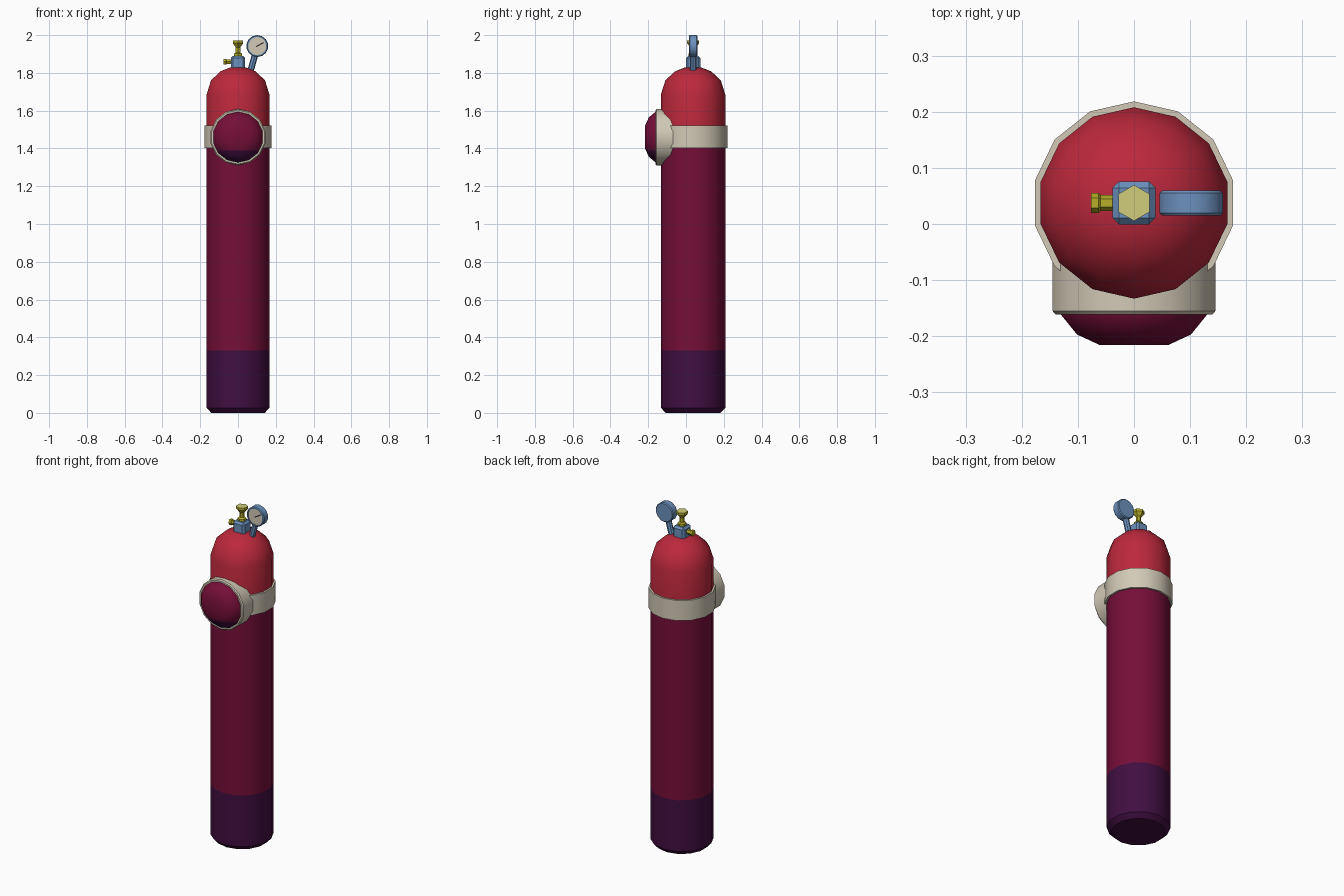
import bpy, bmesh, math
from mathutils import Matrix, Vector

if "Cube" in bpy.data.objects:
    bpy.data.objects.remove(bpy.data.objects["Cube"])


def material(name, rgb):
    lin = [(c / 255 / 12.92) if c < 10 else ((c / 255 + 0.055) / 1.055) ** 2.4 for c in rgb]
    m = bpy.data.materials.new(name)
    m.diffuse_color = (*lin, 1)
    m.use_nodes = True
    m.node_tree.nodes["Principled BSDF"].inputs["Base Color"].default_value = m.diffuse_color
    return m


RED = material("red", (188, 40, 60))
MAROON = material("maroon", (117, 14, 56))
PURPLE = material("dark purple", (64, 14, 64))
CREAM = material("cream", (210, 201, 182))
BLUE = material("steel blue", (108, 145, 190))
BRASS = material("brass", (182, 175, 40))
PALE = material("pale brass", (208, 206, 122))
DARK = material("needle dark", (40, 35, 40))
CY = 0.0375  # y of the cylinder axis


def finish(name, bm, mats, angle=35):
    bmesh.ops.recalc_face_normals(bm, faces=bm.faces)
    me = bpy.data.meshes.new(name)
    bm.to_mesh(me)
    bm.free()
    for m in mats:
        me.materials.append(m)
    ob = bpy.data.objects.new(name, me)
    bpy.context.collection.objects.link(ob)
    bpy.ops.object.select_all(action='DESELECT')
    ob.select_set(True)
    bpy.context.view_layer.objects.active = ob
    bpy.ops.object.shade_smooth_by_angle(angle=math.radians(angle))
    return ob


def lathe(profile, sides, matrix, closed=False):
    """Revolve (radius, height) points about local z; a vertex points to +y."""
    bm = bmesh.new()
    rings = []
    for r, h in profile:
        rings.append([bm.verts.new(matrix @ Vector((r * math.sin(a), r * math.cos(a), h)))
                      for a in (2 * math.pi * i / sides for i in range(sides))])
    n = len(rings)
    for k in range(n if closed else n - 1):
        a, b = rings[k], rings[(k + 1) % n]
        for i in range(sides):
            j = (i + 1) % sides
            bm.faces.new((a[i], a[j], b[j], b[i]))
    if not closed:
        bm.faces.new(rings[0])
        bm.faces.new(rings[-1])
    return bm


def paint(bm, rule):
    for f in bm.faces:
        f.material_index = rule(f.calc_center_median())


UP = Matrix.Translation((0, CY, 0))
FRONT = Matrix.Rotation(math.radians(90), 4, 'X')    # local z -> -y
LEFT = Matrix.Rotation(math.radians(-90), 4, 'Y')    # local z -> -x

# Gas cylinder with three colour zones
bm = lathe([(0.145, 0), (0.1705, 0.027), (0.1705, 0.33), (0.1705, 1.45), (0.1705, 1.685),
            (0.147, 1.76), (0.096, 1.808), (0.045, 1.828)], 14, UP)
paint(bm, lambda c: 0 if c.z < 0.33 else 1 if c.z < 1.45 else 2)
finish("gas_cylinder", bm, [PURPLE, MAROON, RED], 40)

# Strap around the cylinder
finish("strap", lathe([(0.168, 1.402), (0.181, 1.402), (0.181, 1.522), (0.168, 1.522)],
                      14, UP, True), [CREAM])

# Round lamp housing on the front
HUB = Matrix.Translation((0, 0, 1.46)) @ FRONT
finish("lamp_housing", lathe([(0.149, 0.05), (0.149, 0.155), (0.143, 0.161), (0.134, 0.161),
                              (0.132, 0.152)], 14, HUB), [CREAM])

# Domed lens, darker at its lower edge
bm = lathe([(0.135, 0.15), (0.135, 0.16), (0.104, 0.197), (0.062, 0.216)], 14, HUB)
bmesh.ops.bisect_plane(bm, geom=bm.verts[:] + bm.edges[:] + bm.faces[:],
                       plane_co=(0, 0, 1.388), plane_no=(0, 0, 1))
paint(bm, lambda c: 0 if c.z < 1.388 else 1)
finish("lamp_dome", bm, [PURPLE, MAROON], 40)

# Valve block
bm = bmesh.new()
bmesh.ops.create_cube(bm, size=1, matrix=Matrix.Translation((0, CY, 1.85)) @
                      Matrix.Diagonal((0.076, 0.076, 0.078, 1)))
bmesh.ops.bevel(bm, geom=bm.edges[:], offset=0.011, segments=1, affect='EDGES')
finish("valve_block", bm, [BLUE], 20)

# Hexagonal valve handle
bm = lathe([(0.024, 1.88), (0.024, 1.902), (0.014, 1.908), (0.014, 1.935), (0.032, 1.957),
            (0.032, 1.972)], 6, UP)
paint(bm, lambda c: 1 if c.z > 1.97 else 0)
finish("valve_handle", bm, [BRASS, PALE], 20)

# Side outlet
bm = lathe([(0.014, 0.03), (0.014, 0.060), (0.018, 0.063), (0.018, 0.077)], 6,
           Matrix.Translation((0, CY, 1.859)) @ LEFT)
finish("side_outlet", bm, [BRASS], 20)

# Gauge pipe, leaning outwards
a, b = Vector((0.062, CY, 1.795)), Vector((0.093, CY, 1.905))
rot = (b - a).to_track_quat('Z', 'Y').to_matrix().to_4x4()
finish("gauge_pipe", lathe([(0.017, 0), (0.017, (b - a).length)], 8,
                           Matrix.Translation(a) @ rot), [BLUE])

# Pressure gauge with a pale face
bm = lathe([(0.053, -0.060), (0.058, -0.055), (0.058, -0.020), (0.054, -0.015),
            (0.048, -0.015), (0.048, -0.019)], 14,
           Matrix.Translation((0.102, 0, 1.942)) @ FRONT)
for f in bm.faces:
    if len(f.verts) > 4 and f.calc_center_median().y < 0.03:
        f.material_index = 1
finish("pressure_gauge", bm, [BLUE, CREAM])

# Gauge needle
bm = bmesh.new()
bmesh.ops.create_cube(bm, size=1, matrix=Matrix.Translation((0.116, 0.018, 1.95)) @
                      Matrix.Rotation(math.radians(-30), 4, 'Y') @
                      Matrix.Diagonal((0.044, 0.003, 0.006, 1)))
finish("gauge_needle", bm, [DARK])
